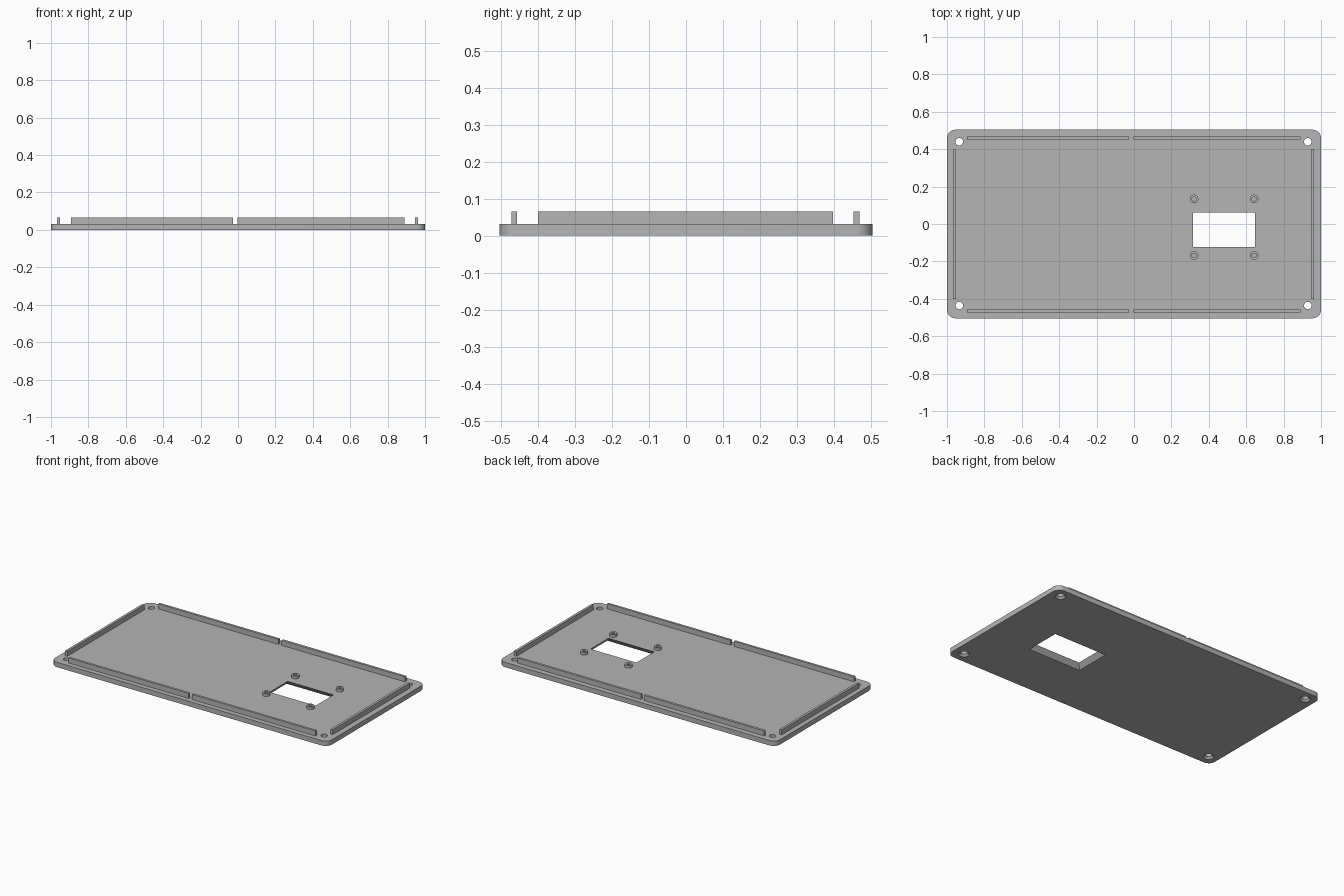
import bpy, bmesh
from math import cos, sin, pi, radians

cube = bpy.data.objects.get("Cube")
if cube:
    bpy.data.objects.remove(cube, do_unlink=True)

PLATE_TOP = 0.032
RAIL_TOP = 0.065

grey = bpy.data.materials.new("plain grey")
grey.use_nodes = True
grey.diffuse_color = (0.46, 0.46, 0.46, 1)
grey.node_tree.nodes["Principled BSDF"].inputs["Base Color"].default_value = (0.46, 0.46, 0.46, 1)


def circle(x, y, r, n=32):
    return [(x + r * cos(2 * pi * i / n), y + r * sin(2 * pi * i / n)) for i in range(n)]


def rect(x0, x1, y0, y1):
    return [(x0, y0), (x1, y0), (x1, y1), (x0, y1)]


def rounded_rect(hx, hy, r, n=8):
    pts = []
    for k, (sx, sy) in enumerate([(1, 1), (-1, 1), (-1, -1), (1, -1)]):
        for i in range(n + 1):
            a = (k + i / n) * pi / 2
            pts.append((sx * (hx - r) + r * cos(a), sy * (hy - r) + r * sin(a)))
    return pts


def loft(name, *sections):
    """Closed solid through (outline, height) sections, from bottom to top."""
    bm = bmesh.new()
    rings = [[bm.verts.new((x, y, z)) for x, y in pts] for pts, z in sections]
    for low, high in zip(rings, rings[1:]):
        for i in range(len(low)):
            j = (i + 1) % len(low)
            bm.faces.new((low[i], low[j], high[j], high[i]))
    bm.faces.new(rings[0][::-1])
    bm.faces.new(rings[-1])
    bmesh.ops.recalc_face_normals(bm, faces=bm.faces)
    mesh = bpy.data.meshes.new(name)
    bm.to_mesh(mesh)
    bm.free()
    mesh.materials.append(grey)
    obj = bpy.data.objects.new(name, mesh)
    bpy.context.collection.objects.link(obj)
    return obj


def select_only(obj):
    bpy.ops.object.select_all(action='DESELECT')
    obj.select_set(True)
    bpy.context.view_layer.objects.active = obj


def cut(obj, cutter):
    cutter.hide_render = True
    select_only(obj)
    mod = obj.modifiers.new("cut", 'BOOLEAN')
    mod.operation = 'DIFFERENCE'
    mod.solver = 'EXACT'
    mod.object = cutter
    bpy.ops.object.modifier_apply(modifier=mod.name)
    bpy.data.objects.remove(cutter, do_unlink=True)


def smooth(obj):
    select_only(obj)
    bpy.ops.object.shade_smooth_by_angle(angle=radians(30))


# Base plate with rounded corners
outline = rounded_rect(1.0, 0.504, 0.045)
plate = loft("base_plate", (outline, 0), (outline, PLATE_TOP))

# Countersunk screw holes, wider on the underside
for x in (-0.934, 0.929):
    for y in (-0.436, 0.440):
        cut(plate, loft("hole_cutter",
                        (circle(x, y, 0.043), -0.01), (circle(x, y, 0.02), 0.013),
                        (circle(x, y, 0.02), 0.05)))

# Window tapering inward from the underside to the top
x0, x1, y0, y1 = 0.316, 0.647, -0.123, 0.061
g = 0.025
cut(plate, loft("window_cutter",
                (rect(x0 - 2 * g, x1 + 2 * g, y0 - 2 * g, y1 + 2 * g), -PLATE_TOP),
                (rect(x0, x1, y0, y1), PLATE_TOP),
                (rect(x0, x1, y0, y1), PLATE_TOP + 0.02)))
smooth(plate)

# Locating rails: two along each long edge, one along each short edge
rails = {
    "front_right_rail": (-0.893, -0.026, -0.472, -0.457),
    "front_left_rail": (-0.002, 0.889, -0.472, -0.457),
    "back_right_rail": (-0.893, -0.026, 0.453, 0.469),
    "back_left_rail": (-0.002, 0.889, 0.453, 0.469),
    "right_rail": (-0.969, -0.953, -0.4, 0.397),
    "left_rail": (0.947, 0.963, -0.4, 0.397),
}
for name, box in rails.items():
    loft(name, (rect(*box), PLATE_TOP - 0.002), (rect(*box), RAIL_TOP))

# Hollow mounting posts around the window
for side, x in (("right", 0.321), ("left", 0.642)):
    for end, y in (("front", -0.168), ("back", 0.134)):
        ring = circle(x, y, 0.023)
        post = loft(f"{end}_{side}_post", (ring, PLATE_TOP - 0.002), (ring, 0.05))
        bore = circle(x, y, 0.011)
        cut(post, loft("bore_cutter", (bore, PLATE_TOP), (bore, 0.08)))
        smooth(post)
